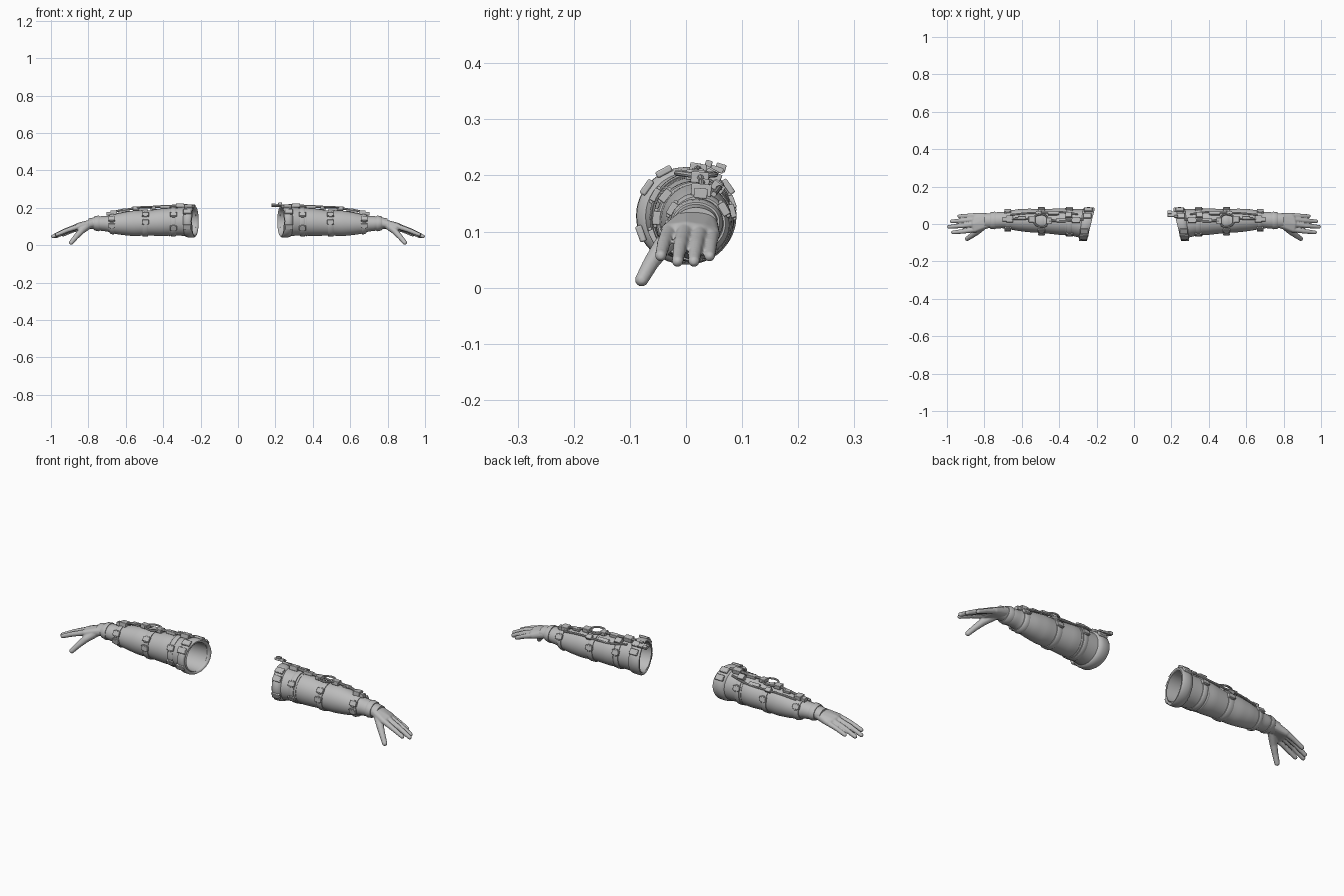
import bpy, bmesh, math
from mathutils import Vector, Matrix

if "Cube" in bpy.data.objects:
    bpy.data.objects.remove(bpy.data.objects["Cube"])

grey = bpy.data.materials.new("plain grey")
grey.diffuse_color = (0.5, 0.5, 0.5, 1)
grey.use_nodes = True
grey.node_tree.nodes["Principled BSDF"].inputs["Base Color"].default_value = grey.diffuse_color

# sleeve sections: x, centre y, centre z, half width, half height
SLEEVE = [(.215, 0, .128, .079, .080), (.28, .003, .127, .076, .078),
          (.335, .010, .126, .069, .073), (.40, .013, .123, .071, .074),
          (.49, .015, .118, .063, .066), (.56, .019, .117, .063, .068),
          (.62, .021, .115, .058, .060), (.67, .022, .113, .049, .050),
          (.70, .021, .115, .043, .041), (.73, .020, .116, .044, .040),
          (.76, .018, .117, .039, .033), (.80, .018, .116, .037, .027)]


def section(x):
    for a, b in zip(SLEEVE, SLEEVE[1:]):
        if x <= b[0]:
            t = max(0, (x - a[0]) / (b[0] - a[0]))
            return [p + (q - p) * t for p, q in zip(a[1:], b[1:])]
    return list(SLEEVE[-1][1:])


def surface(x, deg, lift=0):
    cy, cz, ry, rz = section(x)
    a = math.radians(deg)
    return Vector((x, cy + (ry + lift) * math.cos(a), cz + (rz + lift) * math.sin(a)))


def finish(name, bm, mirror=True, bevel=0, remesh=0, angle=40):
    bmesh.ops.recalc_face_normals(bm, faces=bm.faces)
    me = bpy.data.meshes.new(name)
    bm.to_mesh(me)
    bm.free()
    ob = bpy.data.objects.new(name, me)
    bpy.context.collection.objects.link(ob)
    me.materials.clear()
    me.materials.append(grey)
    if remesh:
        m = ob.modifiers.new("fuse", 'REMESH')
        m.mode, m.voxel_size, m.use_smooth_shade = 'VOXEL', remesh, True
        m = ob.modifiers.new("relax", 'SMOOTH')
        m.factor, m.iterations = .5, 4
    if bevel:
        m = ob.modifiers.new("bevel", 'BEVEL')
        m.width, m.segments = bevel, 2
    if mirror:
        m = ob.modifiers.new("mirror", 'MIRROR')
        m.use_mirror_merge = False
    bpy.ops.object.select_all(action='DESELECT')
    bpy.context.view_layer.objects.active = ob
    ob.select_set(True)
    bpy.ops.object.shade_smooth_by_angle(angle=math.radians(angle))


def loft(bm, rings, n=40, closed=False, cap=False):
    # rings: x, y, z, half width, half height, slant
    loops = []
    for x, y, z, ry, rz, sl in rings:
        loop = []
        for i in range(n):
            a = math.tau * i / n
            c = math.cos(a)
            loop.append(bm.verts.new((x - sl * c, y + ry * c, z + rz * math.sin(a))))
        loops.append(loop)
    pairs = list(zip(loops, loops[1:])) + ([(loops[-1], loops[0])] if closed else [])
    for p, q in pairs:
        for i in range(n):
            j = (i + 1) % n
            bm.faces.new((p[i], p[j], q[j], q[i]))
    if cap:
        bm.faces.new(loops[-1])


def band(bm, x, width, thick):
    # raised strap following the sleeve
    rings = []
    for dx, lift in ((-.5, -.004), (-.5, .6 * thick), (-.3, thick), (.3, thick), (.5, .6 * thick), (.5, -.004)):
        y, z, ry, rz = section(x + dx * width)
        rings.append((x + dx * width, y, z, ry + lift, rz + lift, 0))
    loft(bm, rings, closed=True)


def block(bm, x, deg, size, lift=0):
    # box lying on the sleeve: size is length, tangent width, height
    p = surface(x, deg, lift)
    out = Vector((0, math.cos(math.radians(deg)), math.sin(math.radians(deg))))
    ax = Vector((1, 0, 0))
    rot = Matrix((ax, out.cross(ax), out)).transposed().to_4x4()
    bmesh.ops.create_cube(bm, size=1, matrix=Matrix.Translation(p) @ rot @ Matrix.Diagonal((*size, 1)))


def hull(bm, balls):
    # convex skin around a set of balls (x, y, z, radius)
    ball = bmesh.new()
    bmesh.ops.create_icosphere(ball, subdivisions=2, radius=1)
    unit = [v.co.copy() for v in ball.verts]
    ball.free()
    tmp = bmesh.new()
    for x, y, z, r in balls:
        for u in unit:
            tmp.verts.new(u * r + Vector((x, y, z)))
    bmesh.ops.convex_hull(tmp, input=list(tmp.verts))
    new = {v: bm.verts.new(v.co) for v in tmp.verts if v.link_faces}
    for f in tmp.faces:
        bm.faces.new([new[v] for v in f.verts])
    tmp.free()


def hose(name, pts, r):
    cu = bpy.data.curves.new(name, 'CURVE')
    cu.dimensions, cu.bevel_depth, cu.bevel_resolution = '3D', r, 2
    cu.use_fill_caps, cu.resolution_u = True, 6
    s = cu.splines.new('BEZIER')
    s.bezier_points.add(len(pts) - 1)
    for b, p in zip(s.bezier_points, pts):
        b.co = p
        b.handle_left_type = b.handle_right_type = 'AUTO'
    ob = bpy.data.objects.new(name, cu)
    bpy.context.collection.objects.link(ob)
    bpy.context.view_layer.update()
    me = bpy.data.meshes.new_from_object(ob.evaluated_get(bpy.context.evaluated_depsgraph_get()))
    bm = bmesh.new()
    bm.from_mesh(me)
    bpy.data.objects.remove(ob)
    bpy.data.meshes.remove(me)
    finish(name, bm)


# sleeve with a hollow elbow end
bm = bmesh.new()
inner = []
for x in (.50, .40, .30, .235):
    y, z, ry, rz = section(x)
    inner.append((x, y, z, ry - .008, rz - .008, .01))
outer = [(.235, *section(.235), .018)]
for i in range(1, 38):
    x = .235 + i * .565 / 37
    outer.append((x, *section(x), .01 if x < .33 else 0))
loft(bm, [(.50, .015, .118, .002, .002, 0)] + inner + outer, cap=True)
finish("sleeve", bm)

# thick padded elbow cuff
bm = bmesh.new()
loft(bm, [(.236, 0, .128, .071, .071, .018), (.231, 0, .128, .075, .075, .02), (.230, 0, .128, .083, .082, .02),
          (.237, 0, .128, .089, .087, .019), (.262, .001, .128, .089, .087, .014),
          (.278, .002, .128, .085, .084, .01), (.284, .003, .127, .074, .075, .01)], 48, closed=True)
finish("elbow_cuff", bm, angle=60)

# straps and wrist rings
bm = bmesh.new()
for x, w, t in ((.345, .026, .006), (.365, .010, .003), (.495, .030, .006), (.675, .026, .006), (.755, .028, .006)):
    band(bm, x, w, t)
finish("straps", bm)

# strap buckles, also along the sides
bm = bmesh.new()
for x, degs in ((.345, (20, 150, 205)), (.495, (15, 140, 175)), (.675, (30, 150, 190))):
    for d in degs:
        block(bm, x, d, (.036, .024, .014), .005)
        block(bm, x, d, (.018, .034, .008), .006)
finish("buckles", bm, bevel=.002)

# pads on the cuff
bm = bmesh.new()
for d in (35, 62, 118, 145, 200):
    block(bm, .258 - .016 * math.cos(math.radians(d)), d, (.044, .030, .012), .012)
finish("cuff_pads", bm, bevel=.003)

# equipment boxes along the top
bm = bmesh.new()
for x, d, s, l in ((.31, 80, (.045, .030, .022), .010), (.35, 62, (.035, .030, .018), .010),
                   (.39, 84, (.050, .022, .016), .008), (.43, 55, (.060, .018, .012), .006),
                   (.455, 88, (.030, .034, .018), .012), (.545, 85, (.036, .032, .020), .012),
                   (.51, 55, (.030, .024, .016), .008), (.60, 80, (.040, .018, .014), .010),
                   (.665, 85, (.036, .036, .022), .010), (.69, 85, (.026, .024, .018), .010)):
    block(bm, x, d, s, l)
finish("top_equipment", bm, bevel=.002)

# hoses, with a split loop over the middle strap
hose("main_hose", [surface(.27, 75, .012), surface(.33, 82, .012), surface(.40, 86, .010), surface(.455, 88, .016)], .007)
for name, d in (("loop_hose_front", 108), ("loop_hose_back", 68)):
    hose(name, [surface(.455, 88, .016), surface(.475, d, .022), surface(.515, d, .024), surface(.545, 85, .014)], .005)
hose("wrist_hose", [surface(.545, 85, .014), surface(.60, 84, .012), surface(.64, 85, .014), surface(.69, 85, .010)], .006)
hose("side_hose", [surface(.30, 55, .008), surface(.38, 48, .006), surface(.46, 50, .007), surface(.56, 55, .006),
                   surface(.66, 62, .008)], .005)

# gloved hand: palm, four fingers and thumb fused together
bm = bmesh.new()
hull(bm, [(.775, .003, .117, .024), (.775, .033, .116, .024), (.85, -.030, .100, .016),
          (.855, 0, .103, .017), (.85, .026, .100, .016), (.84, .046, .094, .015)])
for digit in ([(.85, -.030, .101, .0145), (.91, -.039, .081, .0125), (.968, -.045, .057, .0105)],
              [(.855, -.002, .103, .0145), (.925, -.010, .078, .0125), (.989, -.015, .047, .0105)],
              [(.85, .024, .100, .0145), (.918, .018, .074, .0125), (.974, .014, .047, .0105)],
              [(.84, .046, .094, .0135), (.89, .044, .076, .0115), (.935, .042, .056, .0100)],
              [(.80, -.004, .108, .022), (.838, -.040, .076, .018), (.868, -.063, .043, .0145), (.892, -.079, .014, .0125)]):
    for a, b in zip(digit, digit[1:]):
        hull(bm, [a, b])
finish("gloved_hand", bm, remesh=.0032, angle=80)

# small bracket on one cuff only
bm = bmesh.new()
for c, s in (((.205, .052, .212), (.050, .030, .010)), ((.190, .062, .214), (.022, .018, .014)),
             ((.225, .040, .220), (.020, .012, .014))):
    bmesh.ops.create_cube(bm, size=1, matrix=Matrix.Translation(c) @ Matrix.Rotation(-.3, 4, 'X') @ Matrix.Diagonal((*s, 1)))
finish("cuff_bracket", bm, mirror=False, bevel=.002)
